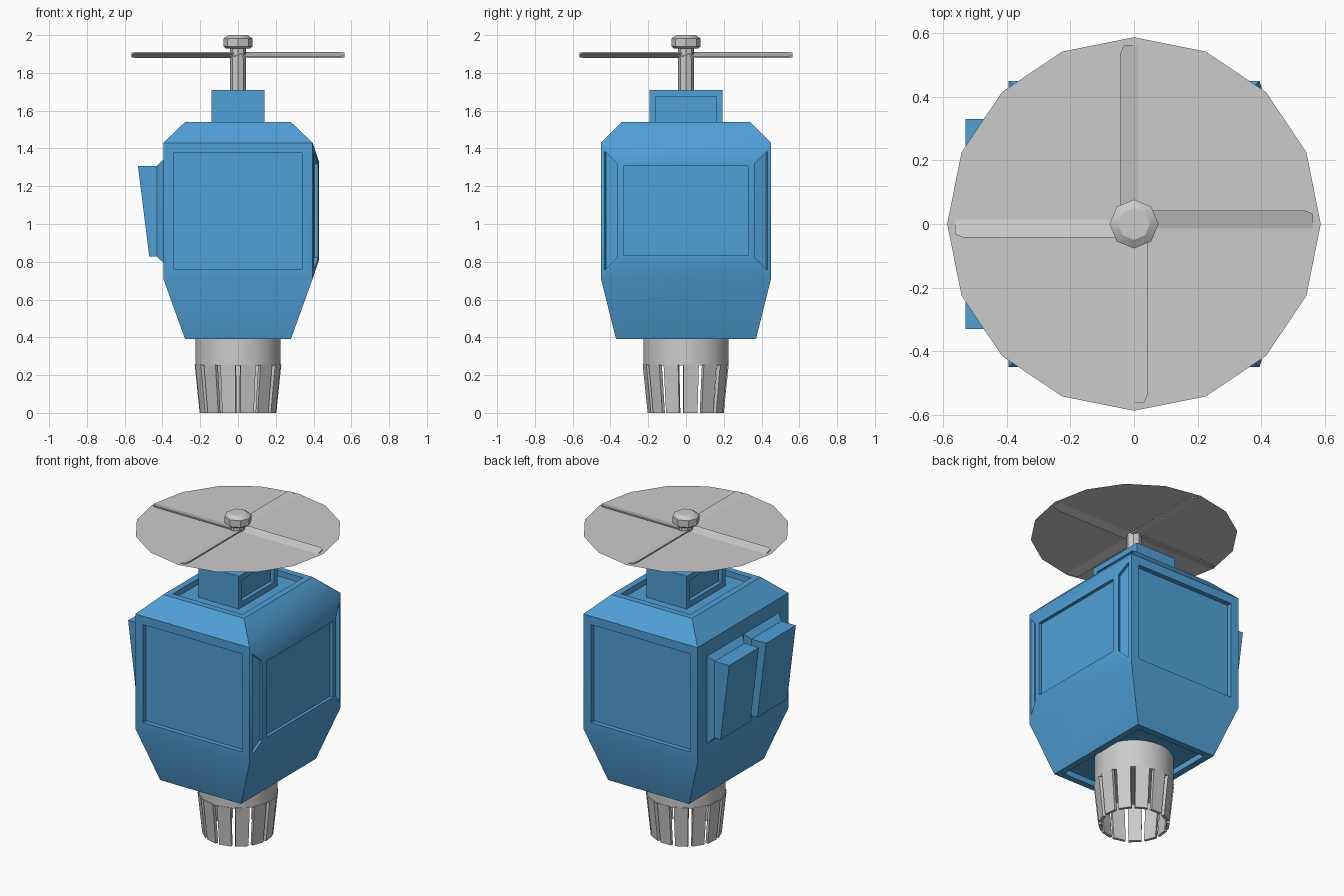
import bpy, bmesh
from math import pi, sin, cos
from mathutils import Matrix

if "Cube" in bpy.data.objects:
    bpy.data.objects.remove(bpy.data.objects["Cube"])

blue = bpy.data.materials.new("blue_paint")
blue.diffuse_color = (0.08, 0.35, 0.68, 1)
blue.use_nodes = True
blue.node_tree.nodes["Principled BSDF"].inputs["Base Color"].default_value = blue.diffuse_color


def finish(bm, name, mat=None, angle=None):
    me = bpy.data.meshes.new(name)
    bm.to_mesh(me)
    bm.free()
    ob = bpy.data.objects.new(name, me)
    bpy.context.collection.objects.link(ob)
    if mat:
        me.materials.append(mat)
    if angle:
        me.shade_smooth()
        me.set_sharp_from_angle(angle=angle)
    return ob


def loft(bm, loops):
    """Join equal-length loops with quads and cap both ends."""
    rings = [[bm.verts.new(p) for p in loop] for loop in loops]
    n = len(rings[0])
    faces = []
    for a, b in zip(rings, rings[1:]):
        for i in range(n):
            j = (i + 1) % n
            faces.append(bm.faces.new((a[i], a[j], b[j], b[i])))
    faces += [bm.faces.new(rings[0][::-1]), bm.faces.new(rings[-1])]
    bmesh.ops.recalc_face_normals(bm, faces=faces)
    return faces


def rect(x, y, z):
    return [(-x, -y, z), (x, -y, z), (x, y, z), (-x, y, z)]


def circle(r, z, n):
    return [(r * cos(2 * pi * i / n), r * sin(2 * pi * i / n), z) for i in range(n)]


def inset(bm, face, border, depth=0.0):
    return bmesh.ops.inset_individual(bm, faces=[face], thickness=border,
                                      depth=depth, use_even_offset=True)["faces"]


def recess(bm, face, border, depth):
    inset(bm, face, border)
    inset(bm, face, 0.0, -depth)
    bm.normal_update()


def facing(faces, axis, sign, limit=0.99):
    return [f for f in faces if f.normal[axis] * sign > limit]


# Main housing with recessed panels
bm = bmesh.new()
faces = loft(bm, [rect(0.28, 0.37, 0.39), rect(0.395, 0.45, 0.71),
                  rect(0.395, 0.45, 1.43), rect(0.28, 0.34, 1.54)])
bm.normal_update()
right = facing(faces, 0, 1)[0]
panels = [facing(faces, 1, s)[0] for s in (-1, 1)]
caps = [facing(faces, 2, s)[0] for s in (-1, 1)]
rim = list(inset(bm, right, 0.103, 0.035))
bm.normal_update()
chamfers = [f for f in rim if abs(f.normal.y) > 0.2]
for f in panels:
    recess(bm, f, 0.053, 0.03)
for f in caps:
    recess(bm, f, 0.04, 0.035)
for f in chamfers + [right]:
    recess(bm, f, 0.02, 0.02)
finish(bm, "housing", blue, 0.55)

# Neck block with side recesses
bm = bmesh.new()
faces = loft(bm, [rect(0.14, 0.193, 1.505), rect(0.14, 0.193, 1.71)])
bm.normal_update()
for s in (-1, 1):
    recess(bm, facing(faces, 0, s)[0], 0.035, 0.025)
finish(bm, "neck", blue)


# Paired wedge vents on the left side
def side_loop(x_low, x_high, y0, y1, z0, z1):
    return [(x_low, y0, z0), (x_low, y1, z0), (x_high, y1, z1), (x_high, y0, z1)]


for label, s in (("rear", 1), ("front", -1)):
    bm = bmesh.new()
    loft(bm, [side_loop(-0.39, -0.39, 0.003 * s, 0.36 * s, 0.79, 1.345),
              side_loop(-0.43, -0.43, 0.035 * s, 0.33 * s, 0.828, 1.308),
              side_loop(-0.47, -0.53, 0.035 * s, 0.33 * s, 0.828, 1.308)])
    finish(bm, label + "_wedge_vent", blue)

# Round collar under the housing
bm = bmesh.new()
loft(bm, [circle(0.225, 0.25, 32), circle(0.225, 0.43, 32)])
finish(bm, "collar", None, 0.6)

# Ring of tapered slats, with a gap at the front
SLATS = 13
bm = bmesh.new()
for k in range(SLATS):
    start = len(bm.verts)
    w0, w1 = 0.037, 0.041
    loft(bm, [[(0.182, -w0, 0), (0.2, -w0, 0), (0.2, w0, 0), (0.182, w0, 0)],
              [(0.207, -w1, 0.255), (0.226, -w1, 0.255),
               (0.226, w1, 0.255), (0.207, w1, 0.255)]])
    bm.verts.ensure_lookup_table()
    turn = Matrix.Rotation(-pi / 2 + (k + 0.5) * 2 * pi / SLATS, 3, 'Z')
    bmesh.ops.rotate(bm, verts=bm.verts[start:], cent=(0, 0, 0), matrix=turn)
finish(bm, "slat_ring")

# Rotor shaft and cap nut
bm = bmesh.new()
loft(bm, [circle(0.043, 1.69, 8), circle(0.043, 1.94, 8)])
finish(bm, "rotor_shaft")
bm = bmesh.new()
loft(bm, [circle(0.065, 1.93, 8), circle(0.077, 1.94, 8),
          circle(0.077, 1.982, 8), circle(0.05, 2.0, 8)])
finish(bm, "rotor_cap", None, 0.6)

# Four pitched blades with clipped tips
outline = [(0.02, -0.042), (0.54, -0.042), (0.563, -0.032),
           (0.563, 0.032), (0.54, 0.042), (0.02, 0.042)]
bm = bmesh.new()
for k in range(4):
    start = len(bm.verts)
    loft(bm, [[(x, y, 1.895 + 0.27 * y + t) for x, y in outline]
              for t in (-0.004, 0.004)])
    bm.verts.ensure_lookup_table()
    bmesh.ops.rotate(bm, verts=bm.verts[start:], cent=(0, 0, 0),
                     matrix=Matrix.Rotation(k * pi / 2, 3, 'Z'))
finish(bm, "rotor_blades")

# Flat sixteen-sided blur disc
bm = bmesh.new()
bm.faces.new([bm.verts.new(p) for p in circle(0.588, 1.895, 16)])
finish(bm, "rotor_disc")
